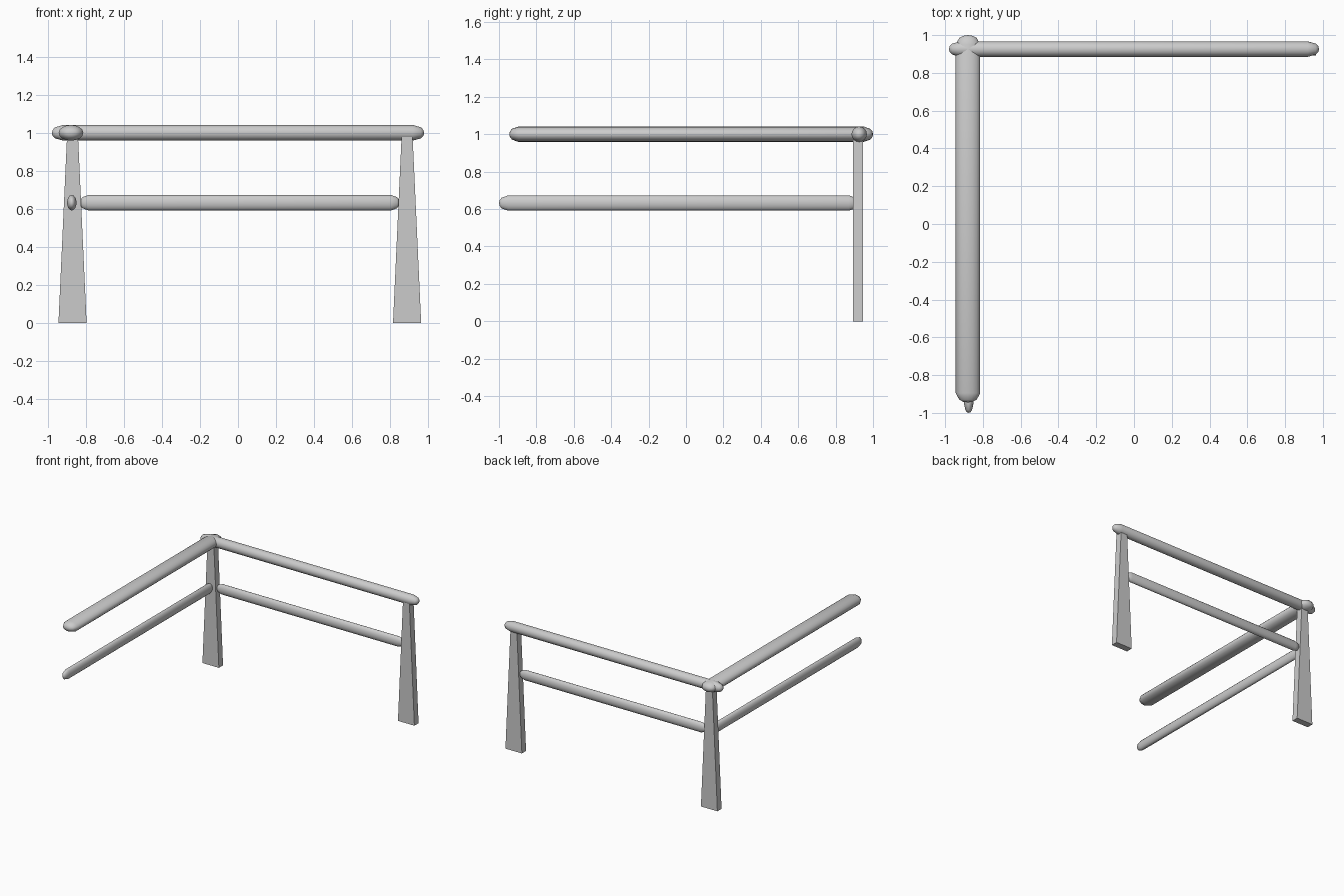
import bpy, bmesh
from math import sin, cos, pi
from mathutils import Vector

if "Cube" in bpy.data.objects:
    bpy.data.objects.remove(bpy.data.objects["Cube"])

SIDES = 16


def finish(name, bm):
    bmesh.ops.recalc_face_normals(bm, faces=bm.faces)
    mesh = bpy.data.meshes.new(name)
    bm.to_mesh(mesh)
    bm.free()
    obj = bpy.data.objects.new(name, mesh)
    bpy.context.collection.objects.link(obj)
    return obj


def rail(name, axis, start, end, across, z, r_side, r_z, cap):
    """Elliptical bar along x or y with softly domed ends."""
    bm = bmesh.new()

    def point(along, side, up):
        if axis == 'x':
            return Vector((along, across + side, z + up))
        return Vector((across + side, along, z + up))

    # Cross-section scale at each station along the bar
    steps = [pi / 8, pi / 4, pi / 2]
    stations = [(start + cap * (1 - cos(a)), sin(a)) for a in steps]
    stations += [(end - cap * (1 - cos(a)), sin(a)) for a in reversed(steps)]
    rings = []
    for along, s in stations:
        rings.append([bm.verts.new(point(along,
                                         s * r_side * cos(2 * pi * i / SIDES),
                                         s * r_z * sin(2 * pi * i / SIDES)))
                      for i in range(SIDES)])
    for a, b in zip(rings, rings[1:]):
        for i in range(SIDES):
            j = (i + 1) % SIDES
            bm.faces.new((a[i], a[j], b[j], b[i]))
    # Pole at each tip
    for ring, tip in ((rings[0], start), (rings[-1], end)):
        pole = bm.verts.new(point(tip, 0, 0))
        for i in range(SIDES):
            bm.faces.new((ring[i], ring[(i + 1) % SIDES], pole))
    obj = finish(name, bm)
    for p in obj.data.polygons:
        p.use_smooth = True
    return obj


def leg(name, x):
    """Flat post, tapering towards the top in width only."""
    bm = bmesh.new()
    outline = [(-0.074, 0), (0.074, 0), (0.029, 0.98), (-0.029, 0.98)]
    face = bm.faces.new([bm.verts.new((x + dx, 0.892, z)) for dx, z in outline])
    ext = bmesh.ops.extrude_face_region(bm, geom=[face])
    moved = [g for g in ext['geom'] if isinstance(g, bmesh.types.BMVert)]
    bmesh.ops.translate(bm, verts=moved, vec=(0, 0.054, 0))
    return finish(name, bm)


# Posts at the back
leg("left_post", -0.871)
leg("right_post", 0.89)

# Back rails
rail("back_top_rail", 'x', -0.98, 0.98, 0.926, 1.0, 0.041, 0.041, 0.06)
rail("back_lower_rail", 'x', -0.832, 0.85, 0.92, 0.632, 0.025, 0.041, 0.045)

# Side rails
rail("side_top_rail", 'y', -0.945, 1.0, -0.879, 1.0, 0.065, 0.041, 0.05)
rail("side_lower_rail", 'y', -1.0, 0.92, -0.875, 0.632, 0.025, 0.041, 0.05)
